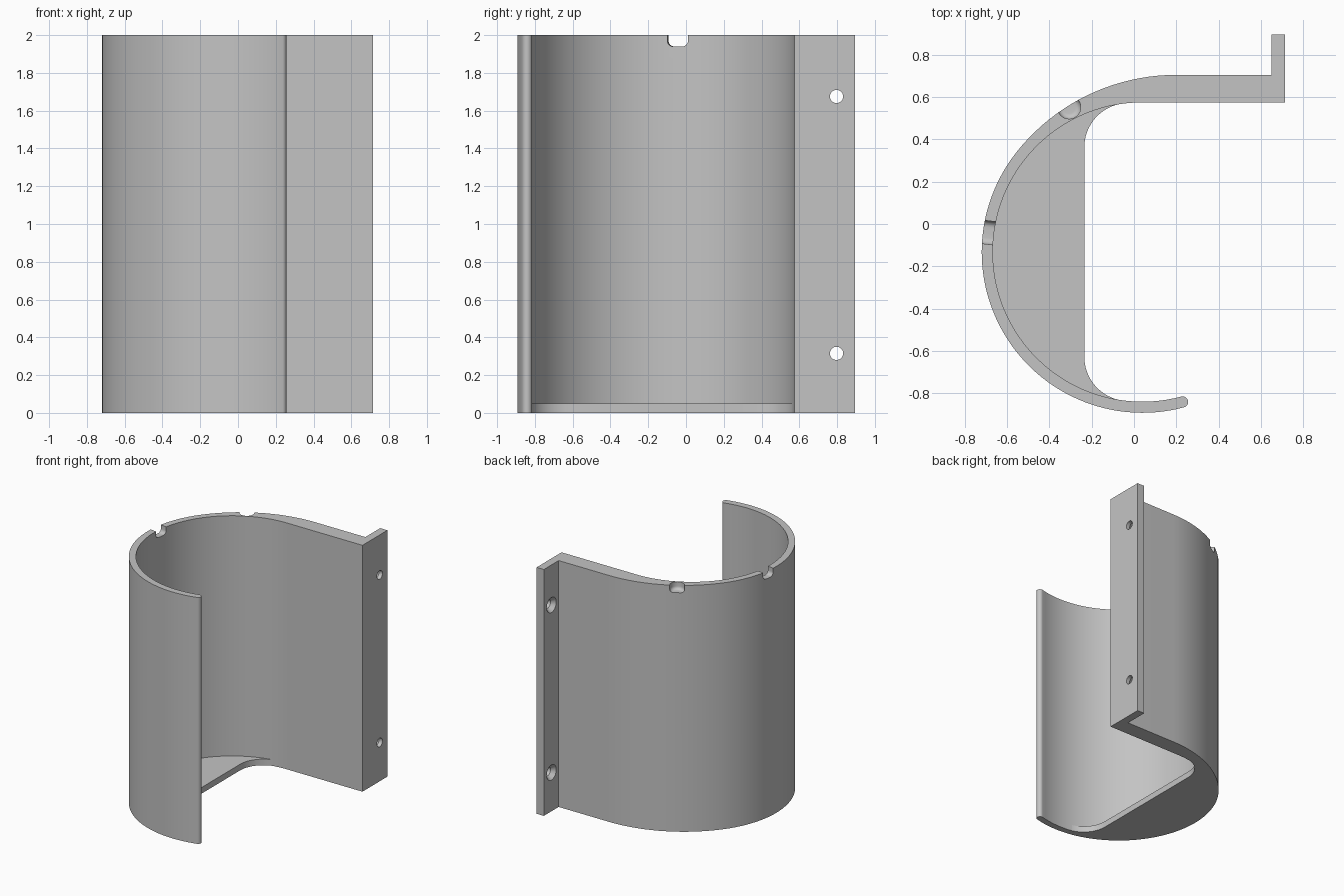
import bpy, bmesh, math
from mathutils import Matrix, Vector

if "Cube" in bpy.data.objects:
    bpy.data.objects.remove(bpy.data.objects["Cube"])

grey = bpy.data.materials.new("plain_grey")
grey.use_nodes = True
grey.diffuse_color = (0.55, 0.55, 0.55, 1)
grey.node_tree.nodes["Principled BSDF"].inputs["Base Color"].default_value = (0.55, 0.55, 0.55, 1)

CX, CY = 0.04, -0.1325        # centre of the curved shell
R_IN, R_OUT = 0.7075, 0.76


def arc(cx, cy, r, start, end, n):
    angles = [math.radians(start + (end - start) * i / n) for i in range(n + 1)]
    return [(cx + r * math.cos(a), cy + r * math.sin(a)) for a in angles]


def prism(name, outline, z0, z1, matrix=Matrix(), round_bottom=0):
    bm = bmesh.new()
    base = bm.faces.new([bm.verts.new((x, y, z0)) for x, y in outline])
    top = bmesh.ops.extrude_face_region(bm, geom=[base])["geom"]
    bmesh.ops.translate(bm, vec=(0, 0, z1 - z0),
                        verts=[g for g in top if isinstance(g, bmesh.types.BMVert)])
    if round_bottom:
        low = [e for e in bm.edges if all(abs(v.co.z - z0) < 1e-5 for v in e.verts)]
        bmesh.ops.bevel(bm, geom=low, offset=round_bottom, segments=5,
                        profile=0.5, affect='EDGES')
    bm.transform(matrix)
    bmesh.ops.recalc_face_normals(bm, faces=bm.faces)
    return make_object(name, bm)


def make_object(name, bm):
    mesh = bpy.data.meshes.new(name)
    bm.to_mesh(mesh)
    bm.free()
    mesh.materials.append(grey)
    obj = bpy.data.objects.new(name, mesh)
    bpy.context.scene.collection.objects.link(obj)
    return obj


def cone(name, r1, r2, x0, x1, y, z):
    bm = bmesh.new()
    place = Matrix.Translation(((x0 + x1) / 2, y, z)) @ Matrix.Rotation(math.pi / 2, 4, 'Y')
    bmesh.ops.create_cone(bm, cap_ends=True, segments=32, radius1=r1, radius2=r2,
                          depth=x1 - x0, matrix=place)
    return make_object(name, bm)


def cut(obj, cutters):
    for c in cutters:
        c.hide_render = True
        mod = obj.modifiers.new(c.name, 'BOOLEAN')
        mod.operation, mod.solver, mod.object = 'DIFFERENCE', 'EXACT', c
    bpy.context.view_layer.update()
    graph = bpy.context.evaluated_depsgraph_get()
    result = bpy.data.meshes.new_from_object(obj.evaluated_get(graph))
    obj.modifiers.clear()
    obj.data = result
    for c in cutters:
        bpy.data.objects.remove(c)


# Curved wall with rounded lip, thickened flat arm and mounting flange
LIP = 285
mid, half = (R_IN + R_OUT) / 2, (R_OUT - R_IN) / 2
lip = Vector((CX, CY)) + mid * Vector((math.cos(math.radians(LIP)), math.sin(math.radians(LIP))))
outline = [(0.715, 0.575)]
outline += arc(CX, CY, R_IN, 90, LIP, 72)
outline += arc(lip.x, lip.y, half, LIP - 180, LIP - 360, 12)[1:-1]
outline += arc(CX, CY, R_OUT, LIP, 141.7, 56)
outline += arc(0.2, -0.259, 0.964, 141.7, 90, 20)[1:]
outline += [(0.65, 0.705), (0.65, 0.895), (0.715, 0.895)]
wall = prism("curved_wall", outline, 0, 2)

# Rim notches: one slot through the wall, one rounded pocket on the outside
slot = [(0.055, 2.05), (-0.055, 2.05)]
slot += arc(-0.025, 1.97, 0.03, 180, 270, 6) + arc(0.025, 1.97, 0.03, 270, 360, 6)
radial = Matrix(((0, 0, 1, 0), (1, 0, 0, 0), (0, 1, 0, 0), (0, 0, 0, 1)))
turn = Matrix.Translation((CX, CY, 0)) @ Matrix.Rotation(math.radians(172.8), 4, 'Z')
cutters = [prism("slot_cutter", slot, 0.6, 0.9, turn @ radial),
           prism("pocket_cutter", arc(-0.307, 0.552, 0.055, 0, 348.75, 31), 1.94, 2.05,
                 round_bottom=0.025)]

# Countersunk screw holes in the flange
for z in (0.315, 1.675):
    cutters.append(cone("hole_cutter", 0.035, 0.035, 0.6, 0.75, 0.797, z))
    cutters.append(cone("sink_cutter", 0.065, 0.03, 0.645, 0.69, 0.797, z))
cut(wall, cutters)

# Partial floor with a straight front edge and filleted corners
FX, FY, FR = -0.025, 0.4945, 0.21
floor_outline = arc(CX, CY, R_IN + 0.001, 97.5, 262.5, 60)
floor_outline += arc(FX, CY - FY, FR, 262.5, 180, 16)[1:]
floor_outline += arc(FX, CY + FY, FR, 180, 97.5, 16)[:-1]
floor = prism("floor_ledge", floor_outline, 0, 0.05)

# Smooth curves, crisp edges
bpy.ops.object.select_all(action='DESELECT')
for obj in (wall, floor):
    obj.select_set(True)
bpy.context.view_layer.objects.active = wall
bpy.ops.object.shade_smooth_by_angle(angle=math.radians(30))
